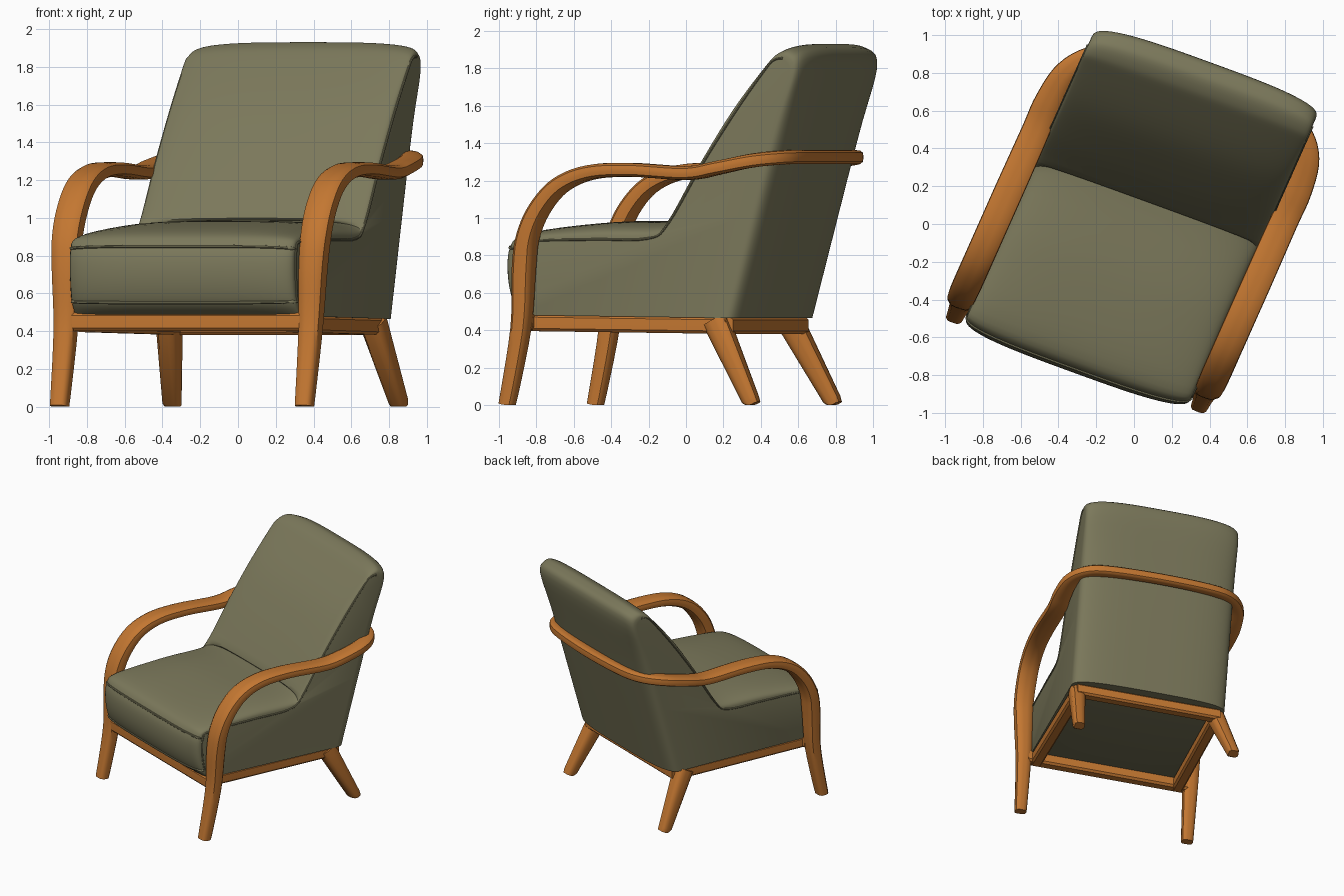
import bpy, bmesh, math
from mathutils import Vector

cube = bpy.data.objects.get("Cube")
if cube:
    bpy.data.objects.remove(cube)


def material(name, rgb):
    m = bpy.data.materials.new(name)
    m.use_nodes = True
    m.diffuse_color = (*rgb, 1)
    m.node_tree.nodes["Principled BSDF"].inputs["Base Color"].default_value = (*rgb, 1)
    return m


FABRIC = material("olive fabric", (0.2, 0.19, 0.105))
WOOD = material("orange wood", (0.55, 0.185, 0.031))

# The chair stands turned on the floor: its own across and depth directions
ACROSS = Vector((math.cos(math.radians(-20)), math.sin(math.radians(-20)), 0))
DEPTH = Vector((math.cos(math.radians(66)), math.sin(math.radians(66)), 0))


def place(p):
    q = ACROSS * (p[0] + 0.022) + DEPTH * p[1]
    return (q.x, q.y, max(p[2], 0))


def spline(points, steps):
    """Smooth open curve through tuples of any length."""
    pts = [Vector(p) for p in points]
    pts = [pts[0]] + pts + [pts[-1]]
    out = []
    for a, b, c, d in zip(pts, pts[1:], pts[2:], pts[3:]):
        for i in range(steps):
            t = i / steps
            out.append(0.5 * (2 * b + (c - a) * t + (2 * a - 5 * b + 4 * c - d) * t * t
                              + (3 * b - a - 3 * c + d) * t ** 3))
    return out + [pts[-1]]


def loft(name, rings, mat):
    """Join closed rings of points into a capped skin."""
    bm = bmesh.new()
    rows = [[bm.verts.new(place(p)) for p in ring] for ring in rings]
    n = len(rows[0])
    for a, b in zip(rows, rows[1:]):
        for i in range(n):
            j = (i + 1) % n
            bm.faces.new((a[i], a[j], b[j], b[i]))
    bm.faces.new(rows[0])
    bm.faces.new(rows[-1])
    bmesh.ops.recalc_face_normals(bm, faces=bm.faces)
    me = bpy.data.meshes.new(name)
    bm.to_mesh(me)
    bm.free()
    me.materials.append(mat)
    ob = bpy.data.objects.new(name, me)
    bpy.context.collection.objects.link(ob)
    bpy.ops.object.select_all(action="DESELECT")
    ob.select_set(True)
    bpy.context.view_layer.objects.active = ob
    bpy.ops.object.shade_smooth_by_angle(angle=math.radians(40))


def sweep(name, stations, mat, power=4.0, sides=16):
    """Stations: across, depth, height, heading angle, width, thickness."""
    pos = [Vector(s[:3]) for s in stations]
    rings = []
    for i, s in enumerate(stations):
        tangent = (pos[min(i + 1, len(pos) - 1)] - pos[max(i - 1, 0)]).normalized()
        a = math.radians(s[3])
        side = Vector((math.cos(a), -math.sin(a), 0))
        up = side.cross(tangent).normalized()
        ring = []
        for k in range(sides):
            t = 2 * math.pi * (k + 0.5) / sides
            c, d = math.cos(t), math.sin(t)
            r = (abs(c) ** power + abs(d) ** power) ** (-1 / power)
            ring.append(pos[i] + side * (c * r * s[4] / 2) + up * (d * r * s[5] / 2))
        rings.append(ring)
    loft(name, rings, mat)


# Upholstery: side outline at the seams, and fuller outline on the middle line
HALF = 0.632
SEAM = [(-.70, .48), (-.74, .56), (-.76, .70), (-.755, .83), (-.69, .875), (-.3, .885),
        (.02, .89), (.14, .97), (.335, 1.28), (.535, 1.57), (.70, 1.785), (.76, 1.845),
        (.82, 1.845), (.845, 1.75), (.71, 1.4), (.45, .465)]
MIDDLE = [(-.72, .48), (-.81, .55), (-.85, .70), (-.83, .85), (-.72, .93), (-.3, .98),
          (.12, .985), (.14, 1.02), (.29, 1.28), (.485, 1.58), (.70, 1.83), (.79, 1.91),
          (.88, 1.925), (.945, 1.83), (.835, 1.4), (.575, .465)]
STEPS = 5
seam, middle = spline(SEAM, STEPS), spline(MIDDLE, STEPS)
FULLNESS = 3.2


def section(t):
    f = (1 - min(abs(t), 1) ** FULLNESS) ** (1 / FULLNESS)
    return [Vector((t * HALF, *e.lerp(m, f))) for e, m in zip(seam, middle)]


COUNT = 40
sections = [section(math.sin(math.pi * (i / COUNT - 0.5))) for i in range(COUNT + 1)]
loft("upholstery", sections, FABRIC)

# Piping along both side outlines and across the cushion front
for label, ring in (("right", sections[0]), ("left", sections[-1])):
    path = ring[STEPS:12 * STEPS]
    sweep(label + "_side_piping", [(*p, 0, .014, .014) for p in path], FABRIC, 2, 8)
for label, index in (("lower", 1), ("upper", 3)):
    path = [s[index * STEPS] for s in sections]
    sweep(label + "_front_piping", [(*p, 90, .018, .018) for p in path], FABRIC, 2, 8)

# One bent rail makes both front legs, both arms and the band behind the back
half = [(-.69, -.78, 0, 0, .09, .085), (-.69, -.70, .41, 0, .115, .10),
        (-.695, -.68, .73, 0, .14, .115), (-.70, -.655, .90, 0, .15, .108),
        (-.70, -.585, 1.05, 0, .155, .10), (-.70, -.465, 1.175, 0, .155, .09),
        (-.70, -.29, 1.243, 0, .155, .08), (-.70, -.05, 1.257, 0, .155, .075),
        (-.70, .28, 1.24, 0, .15, .075), (-.705, .46, 1.268, 2, .14, .075),
        (-.68, .64, 1.305, 24, .12, .075), (-.58, .77, 1.322, 60, .10, .075),
        (-.40, .828, 1.325, 83, .085, .075)]
back = [(0, .85, 1.325, 90, .08, .075)]
other = [(-u, v, z, 180 - a, w, h) for u, v, z, a, w, h in reversed(half)]
sweep("arm_and_front_leg_rail", spline(half + back + other, 5), WOOD)

# Splayed rear legs and seat frame sides
for label, s, foot, top in (("right", -1, -.66, -.58), ("left", 1, .615, .567)):
    sweep(label + "_rear_leg", [(foot, .63, 0, 0, .08, .08),
                                (foot, .615, .03, 0, .09, .09),
                                (top, .395, .455, 0, .125, .14)], WOOD)
    sweep(label + "_frame_rail", [(s * .585, -.70, .44, 0, .09, .09),
                                  (s * .57, .47, .425, 0, .09, .09)], WOOD, 8)

# Front and rear seat frame rails
sweep("front_frame_rail", [(-.66, -.69, .45, 90, .09, .10),
                           (.66, -.69, .45, 90, .09, .10)], WOOD, 8)
sweep("rear_frame_rail", [(-.59, .46, .425, 90, .09, .09),
                          (.59, .46, .425, 90, .09, .09)], WOOD, 8)
